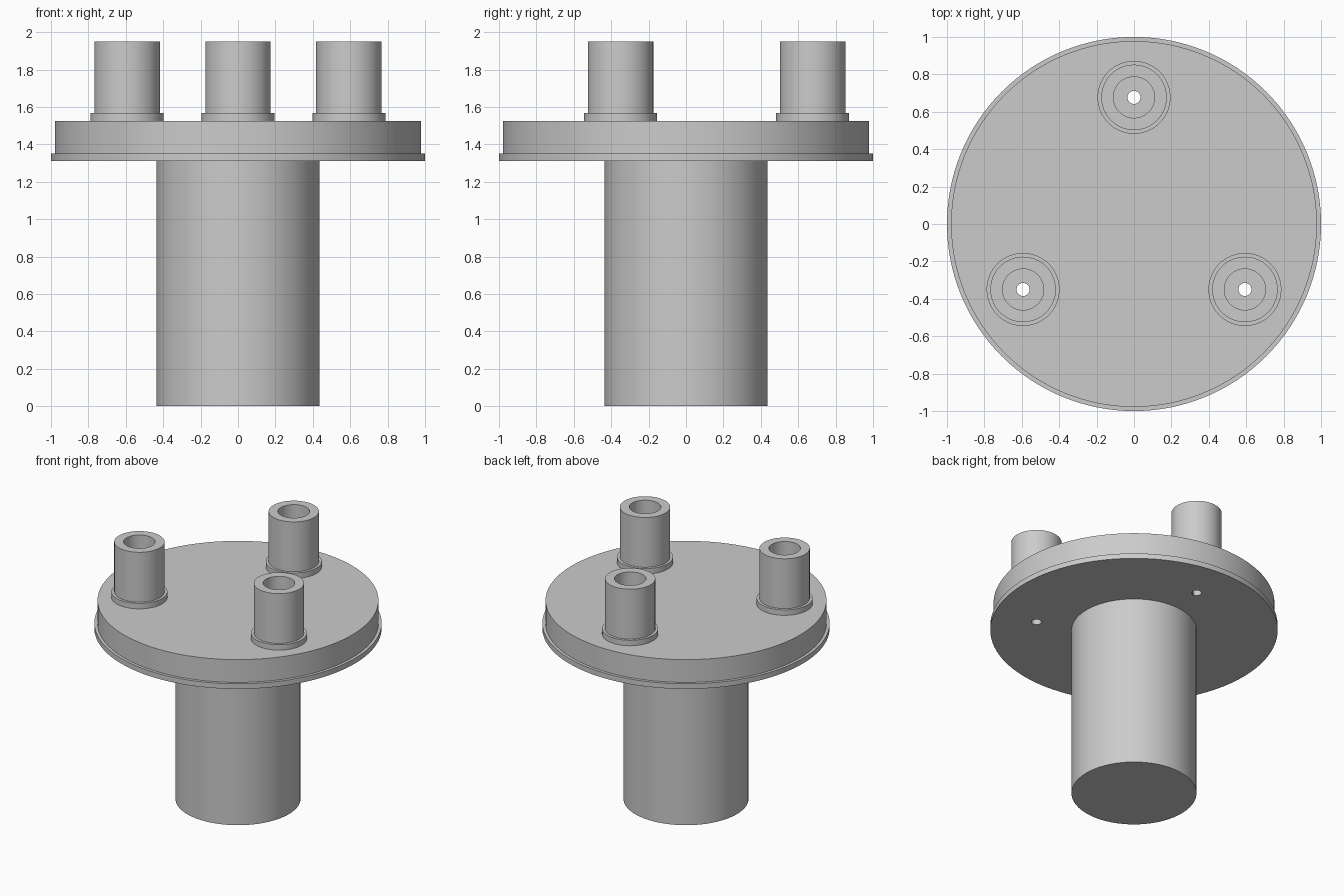
import bpy
import bmesh
from math import cos, sin, tau, radians

cube = bpy.data.objects.get("Cube")
if cube:
    bpy.data.objects.remove(cube, do_unlink=True)

grey = bpy.data.materials.new("plain_grey")
grey.use_nodes = True
grey.diffuse_color = (0.6, 0.6, 0.6, 1)
grey.node_tree.nodes["Principled BSDF"].inputs["Base Color"].default_value = (0.6, 0.6, 0.6, 1)


def lathe(name, profile, location=(0, 0, 0), segments=96):
    """Revolve (radius, height) points around z; a zero radius closes the end."""
    bm = bmesh.new()
    rings = []
    for r, z in profile:
        if r == 0:
            rings.append([bm.verts.new((0, 0, z))] * segments)
        else:
            rings.append([bm.verts.new((r * cos(tau * i / segments), r * sin(tau * i / segments), z))
                          for i in range(segments)])
    for low, high in zip(rings, rings[1:]):
        for i in range(segments):
            j = (i + 1) % segments
            corners = dict.fromkeys((low[i], low[j], high[j], high[i]))
            bm.faces.new(list(corners))
    mesh = bpy.data.meshes.new(name)
    bm.to_mesh(mesh)
    bm.free()
    mesh.materials.append(grey)
    obj = bpy.data.objects.new(name, mesh)
    obj.location = location
    bpy.context.collection.objects.link(obj)
    return obj


def smooth(obj):
    bpy.ops.object.select_all(action='DESELECT')
    obj.select_set(True)
    bpy.context.view_layer.objects.active = obj
    bpy.ops.object.shade_smooth_by_angle(angle=radians(35))


BASE, LIP, TOP = 1.31, 1.35, 1.525
HOLE = 0.035
posts = {"back": (0, 0.677), "left": (0.593, -0.35), "right": (-0.593, -0.35)}

# Central stem under the plate
smooth(lathe("stem", [(0, 0), (0.435, 0), (0.435, BASE)]))

# Round plate with a thin lip around its lower edge
plate = lathe("plate", [(0, BASE), (1, BASE), (1, LIP), (0.978, LIP), (0.978, TOP), (0, TOP)],
              segments=128)

for side, (x, y) in posts.items():
    # Small hole through the plate
    cutter = lathe(side + "_hole_cutter", [(0, 1.2), (HOLE, 1.2), (HOLE, 1.7), (0, 1.7)],
                   (x, y, 0), 32)
    cutter.hide_render = True
    cutter.hide_set(True)
    cut = plate.modifiers.new(side + "_hole", 'BOOLEAN')
    cut.operation = 'DIFFERENCE'
    cut.solver = 'EXACT'
    cut.object = cutter

    # Hollow post with a collar at its foot
    smooth(lathe(side + "_post", [(0.195, TOP), (0.195, 1.567), (0.175, 1.567), (0.175, 1.95),
                                  (0.11, 1.95), (0.11, TOP)], (x, y, 0), 64))

# Apply the holes and remove the cutters
bpy.context.view_layer.update()
bpy.ops.object.select_all(action='DESELECT')
plate.select_set(True)
bpy.context.view_layer.objects.active = plate
for side in posts:
    bpy.ops.object.modifier_apply(modifier=side + "_hole")
    bpy.data.objects.remove(bpy.data.objects[side + "_hole_cutter"], do_unlink=True)
smooth(plate)
